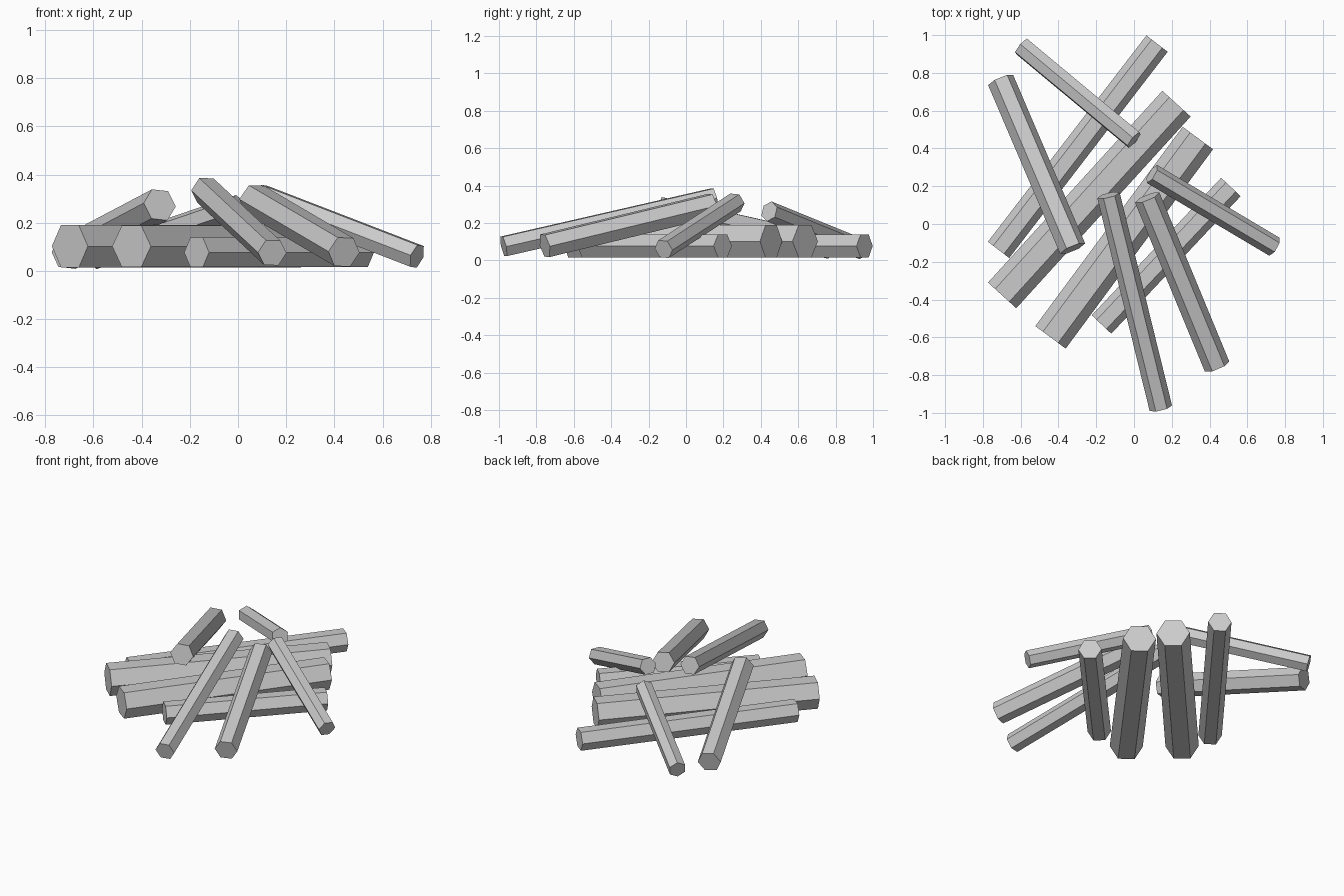
import bpy
from math import radians, cos, sin
from mathutils import Vector, Matrix

cube = bpy.data.objects.get("Cube")
if cube:
    bpy.data.objects.remove(cube, do_unlink=True)

# One plain grey for the whole pile
grey = bpy.data.materials.new("light_grey")
grey.use_nodes = True
colour = (0.6, 0.6, 0.6, 1)
grey.diffuse_color = colour
grey.node_tree.nodes["Principled BSDF"].inputs["Base Color"].default_value = colour


def hex_log(name, start, end, radius, roll=0):
    """Six-sided log between two end centres, rolled about its own axis."""
    start, end = Vector(start), Vector(end)
    axis = (end - start).normalized()
    side = axis.cross(Vector((0, 0, 1))).normalized()
    up = side.cross(axis)
    a = radians(roll)
    y = side * cos(a) + up * sin(a)
    x = y.cross(axis)
    turn = Matrix((x, y, axis)).transposed().to_4x4()

    bpy.ops.mesh.primitive_cylinder_add(
        vertices=6, radius=radius, depth=(end - start).length)
    log = bpy.context.object
    log.name = name
    log.matrix_world = Matrix.Translation((start + end) / 2) @ turn
    log.data.materials.append(grey)


# Bottom layer lying flat on the ground
hex_log("flat_log_back", (-.717, -.137, .077), (.122, .955, .077), .071)
hex_log("flat_log_thick_back", (-.698, -.378, .102), (.225, .637, .102), .101)
hex_log("flat_log_thick_front", (-.442, -.60, .102), (.338, .455, .102), .1)
hex_log("flat_log_front", (-.172, -.532, .077), (.513, .196, .077), .071)

# Top layer leaning on the pile, from the low end to the high end
hex_log("leaning_log_right", (-.706, .762, .073), (-.325, -.13, .274), .072, 6)
hex_log("leaning_log_back", (-.595, .94, .06), (0, .445, .262), .055, -25)
hex_log("leaning_log_left", (.743, -.12, .06), (.095, .265, .31), .055, -5)
hex_log("leaning_log_middle", (.142, -.975, .075), (-.135, .152, .333), .061, -1)
hex_log("leaning_log_front", (.44, -.755, .078), (.07, .14, .295), .07, -2)
